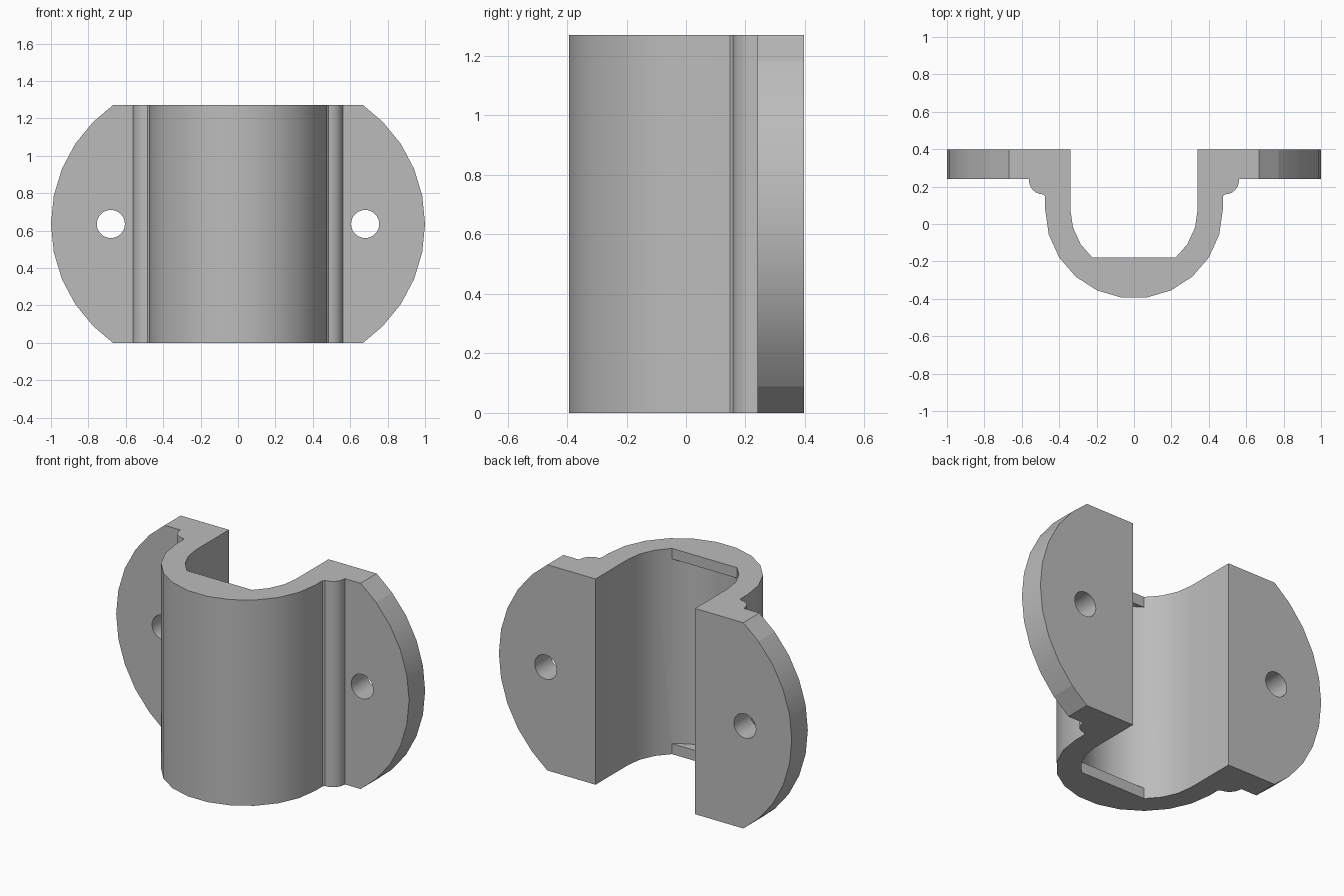
import bpy, bmesh, math

H = 1.27            # height
MID = H / 2
CY = 0.077          # centre of the round channel in y
R_OUT, R_IN = 0.475, 0.34
BACK, FLANGE = 0.397, 0.24

cube = bpy.data.objects.get("Cube")
if cube:
    bpy.data.objects.remove(cube, do_unlink=True)

mat = bpy.data.materials.new("plain grey")
mat.use_nodes = True
grey = (0.5, 0.5, 0.5, 1)
mat.diffuse_color = grey
mat.node_tree.nodes["Principled BSDF"].inputs["Base Color"].default_value = grey


def prism(name, pts, lo, hi, axis="z"):
    """Extrude a 2D outline along z (xy outline) or y (xz outline)."""
    place = (lambda a, b, t: (a, b, t)) if axis == "z" else (lambda a, b, t: (a, t, b))
    bm = bmesh.new()
    face = bm.faces.new([bm.verts.new(place(a, b, lo)) for a, b in pts])
    ext = bmesh.ops.extrude_face_region(bm, geom=[face])
    shift = (0, 0, hi - lo) if axis == "z" else (0, hi - lo, 0)
    verts = [g for g in ext["geom"] if isinstance(g, bmesh.types.BMVert)]
    bmesh.ops.translate(bm, verts=verts, vec=shift)
    bmesh.ops.recalc_face_normals(bm, faces=bm.faces)
    mesh = bpy.data.meshes.new(name)
    bm.to_mesh(mesh)
    bm.free()
    mesh.materials.append(mat)
    obj = bpy.data.objects.new(name, mesh)
    bpy.context.collection.objects.link(obj)
    return obj


def arc(radius, first, last, step=math.tau / 22):
    """Points on the channel arc, angle counted from straight forward (-y)."""
    return [(radius * math.sin(i * step), CY - radius * math.cos(i * step))
            for i in [first + k for k in range(int(last - first) + 1)]]


def apply_boolean(obj, cutter, operation):
    mod = obj.modifiers.new(operation, "BOOLEAN")
    mod.operation, mod.object, mod.solver = operation, cutter, "EXACT"
    bpy.context.view_layer.objects.active = obj
    bpy.ops.object.modifier_apply(modifier=mod.name)
    bpy.data.objects.remove(cutter, do_unlink=True)


def mirror(pts):
    return [(-x, y) for x, y in reversed(pts)]


# Bracket cross-section: round channel, bead and flange, mirrored in x
bead = [(0.485 + 0.077 * math.sin(a), 0.235 - 0.077 * math.cos(a))
        for a in [math.radians(d) for d in range(0, 91, 15)]]
outer = arc(R_OUT, 0.5, 5.5) + [(R_OUT, 0.148)] + bead + [(0.562, FLANGE), (1.1, FLANGE), (1.1, BACK)]
inner = [(R_IN, BACK)] + arc(R_IN, 2.5, 5.5)[::-1]
half = outer + inner
bracket = prism("pipe_bracket", half + mirror(half), 0, H)

# Rounded flange outline, trimmed flat at the top and bottom
edge = [(0.227 + 0.773 * math.cos(a), MID + 0.773 * math.sin(a))
        for a in [i * math.tau / 32 for i in range(-4, 5)]]
edge = [(0.668, -0.001), *edge, (0.668, H + 0.001)]
apply_boolean(bracket, prism("flange_outline", edge + mirror(edge), -1, 1, "y"), "INTERSECT")

# Round pocket that leaves a thin flat ledge at each end
pocket = arc(R_IN, -2.5, 2.5) + [(0, 0)]
apply_boolean(bracket, prism("pocket_cutter", pocket, 0.065, H - 0.065), "DIFFERENCE")

# Screw holes
for side in (-1, 1):
    ring = [(side * 0.68 + 0.075 * math.cos(a), MID + 0.075 * math.sin(a))
            for a in [i * math.tau / 32 for i in range(32)]]
    apply_boolean(bracket, prism("hole_cutter", ring, 0, 1, "y"), "DIFFERENCE")

# Smooth curves with crisp edges
bpy.ops.object.select_all(action="DESELECT")
bracket.select_set(True)
bpy.context.view_layer.objects.active = bracket
bpy.ops.object.shade_smooth_by_angle(angle=math.radians(30))

# Keep the trimmed end facets of the flanges flat
corner = 0.773 * math.sin(math.pi / 4)
mesh = bracket.data
for e in mesh.edges:
    ends = [mesh.vertices[v].co for v in e.vertices]
    if all(abs(p.x) > 0.7 and abs(abs(p.z - MID) - corner) < 0.01 for p in ends):
        e.use_edge_sharp = True
